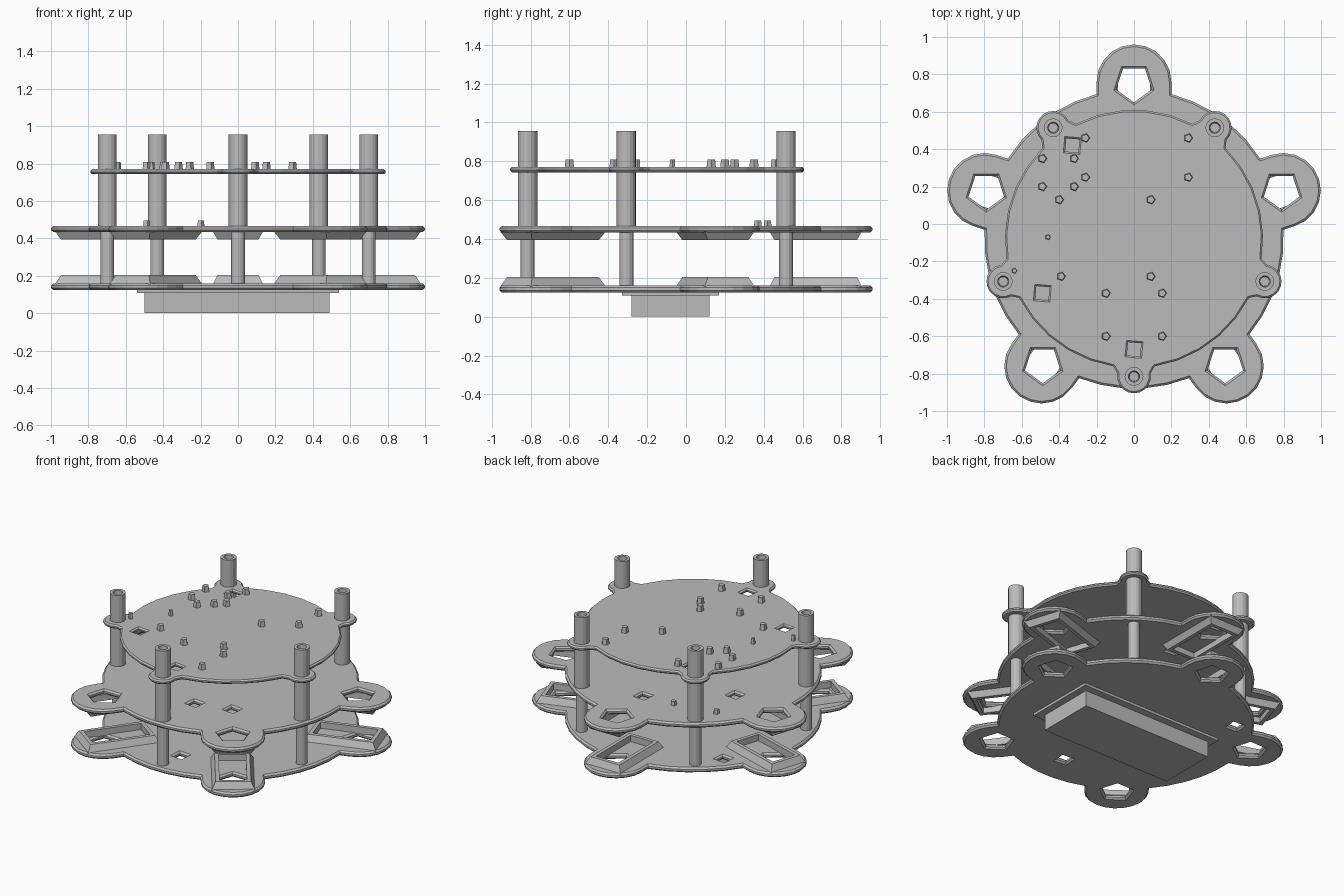
import bpy, bmesh, math
from mathutils import Vector, Matrix

cube = bpy.data.objects.get("Cube")
if cube:
    bpy.data.objects.remove(cube)

grey = bpy.data.materials.new("plain_grey")
grey.use_nodes = True
COLOUR = (0.5, 0.5, 0.5, 1)
grey.diffuse_color = COLOUR
grey.node_tree.nodes["Principled BSDF"].inputs["Base Color"].default_value = COLOUR

CENTRE = Vector((0, -0.08, 0))
EARS = [90 + 72 * i for i in range(5)]
POSTS = [270 + 72 * i for i in range(5)]


def polar(radius, degrees, centre=CENTRE):
    a = math.radians(degrees)
    return centre + Vector((radius * math.cos(a), radius * math.sin(a), 0))


def add_object(name, mesh):
    ob = bpy.data.objects.new(name, mesh)
    bpy.context.collection.objects.link(ob)
    mesh.materials.clear()
    mesh.materials.append(grey)
    return ob


def finish(name, bm):
    bmesh.ops.recalc_face_normals(bm, faces=bm.faces)
    mesh = bpy.data.meshes.new(name)
    bm.to_mesh(mesh)
    bm.free()
    return add_object(name, mesh)


def outline(disc, lobes, distance, size, sweep, neck):
    """Disc outline with five round lobes standing out of it."""
    pts = []
    half = math.degrees(math.asin(neck / disc))
    for a in lobes:
        mid = polar(distance, a)
        pts.append(polar(disc, a - half))
        pts += [polar(size, a - sweep + sweep * k / 5, mid) for k in range(11)]
        pts.append(polar(disc, a + half))
        span = 72 - 2 * half
        pts += [polar(disc, a + half + span * k / 5) for k in range(1, 5)]
    return pts


def ring(centre, radius, sides, turn):
    """Hole outline, wound against the outer outline."""
    return [polar(radius, turn - 360 * k / sides, centre) for k in range(sides)]


def plate(name, outer, holes, bottom, top, chamfer):
    curve = bpy.data.curves.new(name, 'CURVE')
    curve.dimensions = '2D'
    curve.fill_mode = 'BOTH'
    curve.extrude = (top - bottom) / 2 - chamfer
    curve.bevel_depth = chamfer
    curve.bevel_resolution = 0
    curve.offset = -chamfer
    for loop in [outer] + holes:
        spline = curve.splines.new('POLY')
        spline.points.add(len(loop) - 1)
        for p, co in zip(spline.points, loop):
            p.co = (co.x, co.y, 0, 1)
        spline.use_cyclic_u = True
    helper = bpy.data.objects.new(name + "_curve", curve)
    bpy.context.collection.objects.link(helper)
    graph = bpy.context.evaluated_depsgraph_get()
    mesh = bpy.data.meshes.new_from_object(helper.evaluated_get(graph))
    bpy.data.objects.remove(helper)
    mesh.transform(Matrix.Translation((0, 0, (bottom + top) / 2)))
    for poly in mesh.polygons:
        poly.use_smooth = False
    return add_object(name, mesh)


def box(name, x, y, z):
    bm = bmesh.new()
    bmesh.ops.create_cube(bm, size=1)
    for v in bm.verts:
        v.co = [r[0] + (c + 0.5) * (r[1] - r[0]) for c, r in zip(v.co, (x, y, z))]
    return finish(name, bm)


def lathe(name, profile, centre, sides):
    bm = bmesh.new()
    verts = [bm.verts.new((r, 0, z)) for r, z in profile]
    edges = [bm.edges.new(pair) for pair in zip(verts, verts[1:])]
    bmesh.ops.spin(bm, geom=verts + edges, axis=(0, 0, 1), cent=(0, 0, 0),
                   angle=math.tau, steps=sides, use_duplicate=False)
    bmesh.ops.remove_doubles(bm, verts=bm.verts, dist=0.0001)
    bmesh.ops.translate(bm, verts=bm.verts, vec=(centre.x, centre.y, 0))
    return finish(name, bm)


def frame(name, angle, z_plate, z_free):
    """Open rectangular motor bracket with sloping outer walls."""
    bm = bmesh.new()
    loops = []
    for inset, z in ((0, z_plate), (0.025, z_free), (0.05, z_free), (0.05, z_plate)):
        x0, x1, w = 0.51 + inset, 0.985 - inset, 0.135 - inset
        corners = ((x0, -w), (x1, -w), (x1, w), (x0, w))
        loops.append([bm.verts.new((x, y, z)) for x, y in corners])
    for a, b in zip(loops, loops[1:] + loops[:1]):
        for k in range(4):
            n = (k + 1) % 4
            bm.faces.new((a[k], a[n], b[n], b[k]))
    turn = Matrix.Translation(CENTRE) @ Matrix.Rotation(math.radians(angle), 4, 'Z')
    bm.transform(turn)
    return finish(name, bm)


# Plates: two with wheel ears, a smaller one with post lobes
ear_outline = outline(0.8, EARS, 0.84, 0.2, 90, 0.2)
ear_holes = [ring(polar(0.83, a), 0.1, 5, a + 36) for a in EARS]
lower_slots = [(0.02, -0.65), (-0.53, 0.35)]
middle_slots = [(0.03, 0.42), (-0.43, 0.08), (0.03, -0.51), (0.27, -0.45)]
top_slots = [(0, -0.67), (-0.49, -0.37), (-0.33, 0.42)]


def slots(spots, radius):
    return [ring(Vector((x, y, 0)), radius, 4, 40) for x, y in spots]


plate("lower_plate", ear_outline, ear_holes + slots(lower_slots, 0.05), 0.125, 0.16, 0.011)
plate("middle_plate", ear_outline, ear_holes + slots(middle_slots, 0.05), 0.433, 0.467, 0.011)
plate("top_plate", outline(0.69, POSTS, 0.735, 0.09, 100, 0.11),
      slots(top_slots, 0.05), 0.743, 0.77, 0.009)

# Battery box under the lower plate
box("battery_box", (-0.5, 0.49), (-0.28, 0.12), (0, 0.112))
box("battery_flange", (-0.54, 0.54), (-0.33, 0.17), (0.108, 0.13))

# Motor brackets
for i, a in enumerate(EARS):
    frame(f"lower_bracket_{i}", a, 0.155, 0.203)
    frame(f"middle_bracket_{i}", a, 0.438, 0.395)

# Stand-off posts, hollow at the top
for i, a in enumerate(POSTS):
    spot = polar(0.735, a)
    lathe(f"upper_post_{i}", [(0, 0.46), (0.05, 0.46), (0.05, 0.955), (0.03, 0.955),
                              (0.025, 0.87), (0, 0.87)], spot, 16)
    lathe(f"lower_post_{i}", [(0, 0.15), (0.037, 0.15), (0.037, 0.44), (0, 0.44)], spot, 14)

# Mounting studs
studs = [(0.29, 0.25), (0.29, 0.46), (0.09, 0.13), (0.09, -0.28), (0.15, -0.37),
         (-0.15, -0.37), (-0.15, -0.6), (0.15, -0.6), (-0.39, -0.28), (-0.4, 0.13),
         (-0.49, 0.2), (-0.32, 0.2), (-0.26, 0.25), (-0.32, 0.35), (-0.49, 0.35),
         (-0.26, 0.46), (-0.46, -0.07), (-0.64, -0.25)]


def stud(name, x, y, base, radius, height):
    lathe(name, [(0, base), (radius, base), (radius * 0.8, base + height),
                 (0, base + height)], Vector((x, y, 0)), 5)


for i, (x, y) in enumerate(studs):
    small = i >= len(studs) - 2
    stud(f"stud_{i}", x, y, 0.76, 0.016 if small else 0.026, 0.048)
for i, (x, y) in enumerate([(-0.49, 0.37), (-0.2, 0.42)]):
    stud(f"middle_stud_{i}", x, y, 0.455, 0.022, 0.04)
